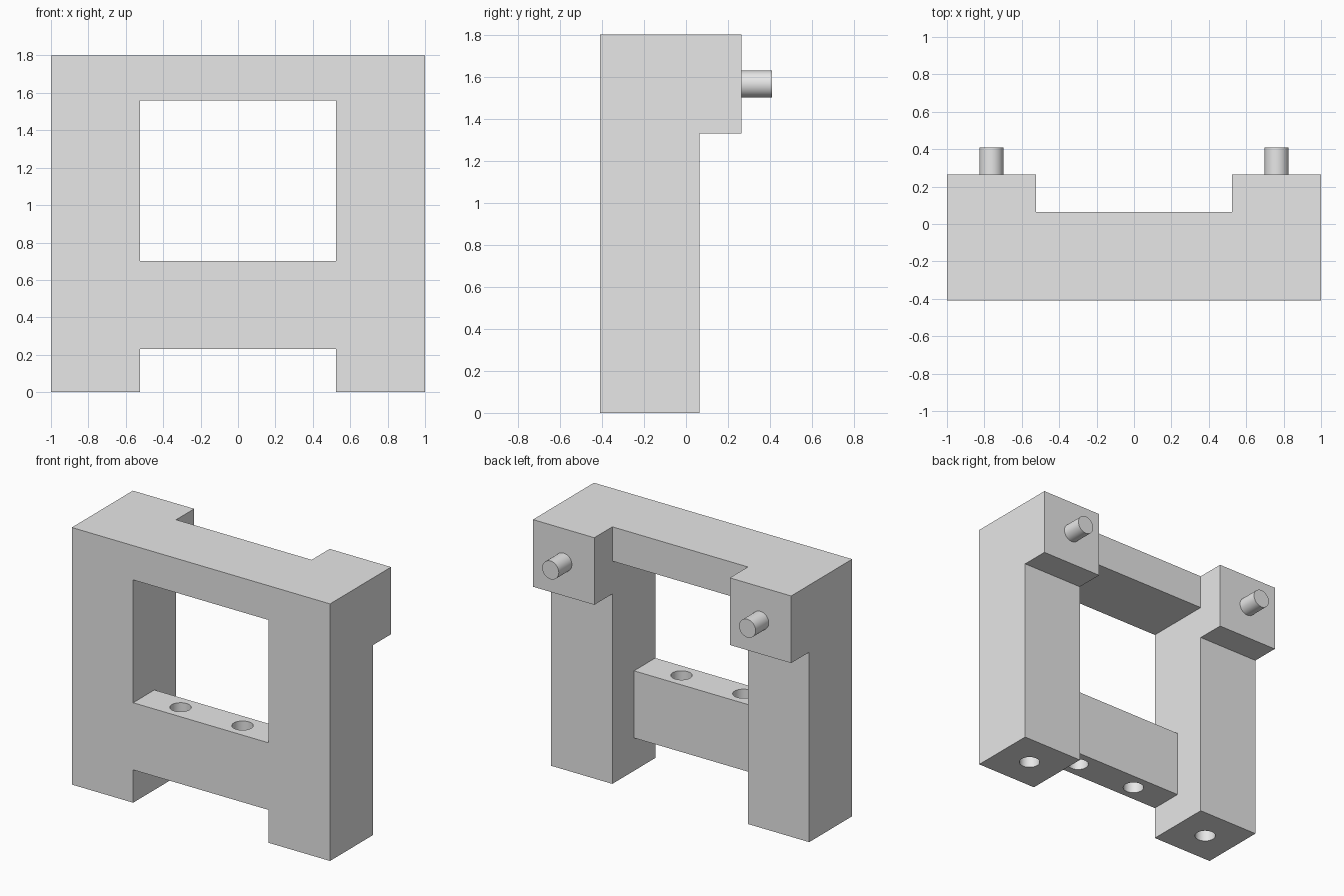
import bpy
import math

default_cube = bpy.data.objects.get("Cube")
if default_cube:
    bpy.data.objects.remove(default_cube, do_unlink=True)

# One plain grey for everything
grey = bpy.data.materials.new("light_grey")
grey.use_nodes = True
colour = (0.8, 0.8, 0.8, 1.0)
grey.diffuse_color = colour
grey.node_tree.nodes["Principled BSDF"].inputs["Base Color"].default_value = colour

# Main dimensions
FRONT, BACK, BLOCK_BACK, PEG_BACK = -0.41, 0.065, 0.265, 0.41
INNER, TOP, BLOCK_LOW = 0.525, 1.8, 1.33
RAIL_LOW, RAIL_HIGH, RAIL_BACK, BEAM_LOW = 0.23, 0.70, -0.175, 1.56
PEG_X, PEG_Z = 0.7625, 1.565
FAR = 2


def box(name, xs, ys, zs):
    spans = (xs, ys, zs)
    bpy.ops.mesh.primitive_cube_add(size=1, location=[(a + b) / 2 for a, b in spans])
    obj = bpy.context.object
    obj.name = name
    obj.scale = [b - a for a, b in spans]
    bpy.ops.object.transform_apply(location=True, rotation=False, scale=True)
    return obj


def cylinder(name, radius, depth, location, rotation=(0, 0, 0)):
    bpy.ops.mesh.primitive_cylinder_add(vertices=48, radius=radius, depth=depth,
                                        location=location, rotation=rotation)
    obj = bpy.context.object
    obj.name = name
    return obj


def cut(target, cutter):
    mod = target.modifiers.new("cut", 'BOOLEAN')
    mod.operation = 'DIFFERENCE'
    mod.solver = 'EXACT'
    mod.object = cutter
    bpy.context.view_layer.objects.active = target
    bpy.ops.object.modifier_apply(modifier=mod.name)
    bpy.data.objects.remove(cutter, do_unlink=True)


def finish(obj):
    obj.data.materials.clear()
    obj.data.materials.append(grey)
    bpy.ops.object.select_all(action='DESELECT')
    obj.select_set(True)
    bpy.context.view_layer.objects.active = obj
    bpy.ops.object.shade_smooth_by_angle(angle=math.radians(30))


# Frame carved from one solid block
frame = box("frame", (-1, 1), (FRONT, BLOCK_BACK), (0, TOP))
inside = (-INNER, INNER)
cut(frame, box("below_blocks", (-FAR, FAR), (BACK, FAR), (-1, BLOCK_LOW)))
cut(frame, box("between_blocks", inside, (BACK, FAR), (-1, FAR)))
cut(frame, box("window", inside, (-FAR, FAR), (RAIL_HIGH, BEAM_LOW)))
cut(frame, box("foot_gap", inside, (-FAR, FAR), (-1, RAIL_LOW)))
cut(frame, box("behind_rail", inside, (RAIL_BACK, FAR), (-1, 1)))

# Holes through the lower rail, and sockets under the feet
for side in (-1, 1):
    cut(frame, cylinder("rail_hole", 0.068, 0.8,
                        (side * 0.24, (FRONT + RAIL_BACK) / 2, (RAIL_LOW + RAIL_HIGH) / 2)))
    cut(frame, cylinder("foot_socket", 0.068, 0.32,
                        (side * PEG_X, (FRONT + BACK) / 2, 0)))
finish(frame)

# Pegs on the back of the upper blocks
for side, label in ((-1, "right"), (1, "left")):
    start = BLOCK_BACK - 0.01
    finish(cylinder(label + "_peg", 0.064, PEG_BACK - start,
                    (side * PEG_X, (start + PEG_BACK) / 2, PEG_Z), (math.pi / 2, 0, 0)))
